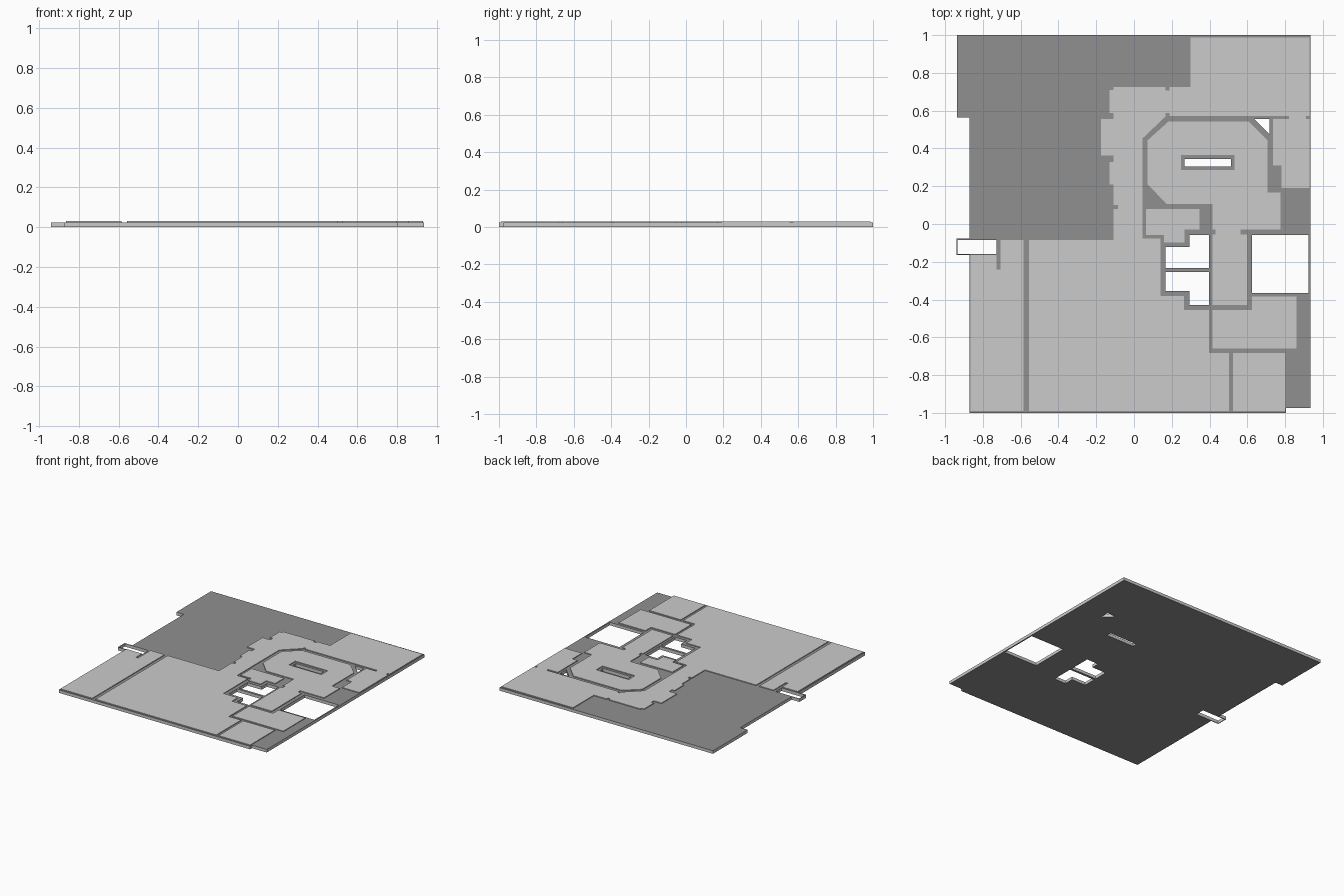
import bpy, bmesh

SLAB_TOP, FLOOR_TOP = 0.024, 0.030

dark = bpy.data.materials.new("dark_grey")
dark.diffuse_color = (0.28, 0.28, 0.28, 1)
light = bpy.data.materials.new("light_grey")
light.diffuse_color = (0.8, 0.8, 0.8, 1)


def box(x0, y0, x1, y1):
    return [(x0, y0), (x1, y0), (x1, y1), (x0, y1)]


def plate(name, z0, z1, outline, holes=()):
    """Extrude a flat outline, with optional through-holes, from z0 to z1."""
    cu = bpy.data.curves.new(name + "_profile", 'CURVE')
    cu.dimensions, cu.fill_mode = '2D', 'BOTH'
    cu.extrude = (z1 - z0) / 2
    for pts in [outline, *holes]:
        sp = cu.splines.new('POLY')
        sp.points.add(len(pts) - 1)
        for p, (x, y) in zip(sp.points, pts):
            p.co = (x, y, 0, 1)
        sp.use_cyclic_u = True
    tmp = bpy.data.objects.new(name + "_profile", cu)
    bpy.context.collection.objects.link(tmp)
    dg = bpy.context.evaluated_depsgraph_get()
    me = bpy.data.meshes.new_from_object(tmp.evaluated_get(dg))
    bpy.data.objects.remove(tmp)
    bm = bmesh.new()
    bm.from_mesh(me)
    bmesh.ops.remove_doubles(bm, verts=bm.verts, dist=1e-5)
    bmesh.ops.translate(bm, verts=bm.verts, vec=(0, 0, (z0 + z1) / 2))
    bmesh.ops.recalc_face_normals(bm, faces=bm.faces)
    for f in bm.faces:
        f.smooth = False
        f.material_index = 0
    bm.to_mesh(me)
    bm.free()
    me.name = name
    me.materials.clear()
    ob = bpy.data.objects.new(name, me)
    bpy.context.collection.objects.link(ob)
    return ob


def floor(name, outline, holes=()):
    return plate(name, SLAB_TOP, FLOOR_TOP, outline, holes)


# Base slab with balcony frame, shafts, stair wells, slot and corner void
slab = plate("base_slab", 0, SLAB_TOP,
    [(-.937, 1), (.935, 1), (.935, -.975), (.805, -.975), (.805, -.995), (.805, -1),
     (-.872, -1), (-.872, -.164), (-.94, -.164), (-.94, -.078), (-.872, -.078),
     (-.872, .565), (-.937, .565)],
    [box(-.934, -.158, -.727, -.084),
     box(.625, -.365, .925, -.058),
     [(.168, -.122), (.293, -.122), (.293, -.058), (.397, -.058), (.397, -.234), (.168, -.234)],
     [(.168, -.253), (.397, -.253), (.397, -.428), (.293, -.428), (.293, -.354), (.168, -.354)],
     box(.267, .305, .513, .343),
     [(.638, .555), (.717, .555), (.717, .475)]])

# Slab faces are dark, its edges light
slab.data.materials.append(light)
slab.data.materials.append(dark)
for p in slab.data.polygons:
    p.material_index = int(abs(p.normal.z) > .5)

# Raised floor finishes; the gaps between them read as wall lines
floor("west_room_floor",
    [(-.865, -.99), (-.585, -.99), (-.585, -.084), (-.708, -.084), (-.708, -.24),
     (-.727, -.24), (-.727, -.164), (-.865, -.164)])

floor("main_hall_floor",
    [(-.557, -.99), (.503, -.99), (.503, -.682), (.397, -.682), (.397, -.455),
     (.265, -.455), (.265, -.382), (.14, -.382), (.14, -.076), (.045, -.076),
     (.045, .453), (.168, .57), (.168, .587), (.188, .587), (.188, .573),
     (.82, .573), (.82, .557), (.735, .557), (.735, .31), (.78, .31), (.78, .19),
     (.93, .19), (.93, .557), (.91, .557), (.91, .573), (.93, .573), (.93, .987),
     (.3, .987), (.3, .725), (.188, .725), (.188, .708), (.168, .708), (.168, .725),
     (-.108, .725), (-.108, .71), (-.13, .71), (-.13, .588), (-.108, .588),
     (-.108, .557), (-.175, .557), (-.175, .363), (-.108, .363), (-.108, .328),
     (-.13, .328), (-.13, .21), (-.108, .21), (-.108, .1), (-.085, .1),
     (-.085, .08), (-.108, .08), (-.108, -.084), (-.557, -.084)])

floor("octagon_room_floor",
    [(.072, .443), (.183, .543), (.607, .543), (.707, .443), (.707, .168),
     (.775, .168), (.775, -.028), (.565, -.028), (.565, -.055), (.597, -.055),
     (.597, -.43), (.415, -.43), (.415, -.055), (.432, -.055), (.432, -.028),
     (.415, -.028), (.415, .106), (.173, .106), (.072, .21)],
    [box(.248, .285, .533, .364)])

floor("lobby_floor",
    [(.063, .08), (.348, .08), (.348, -.03), (.268, -.03), (.268, -.098),
     (.158, -.098), (.158, -.058), (.063, -.058)])

floor("east_room_floor",
    [(.415, -.455), (.625, -.455), (.625, -.385), (.86, -.385), (.86, -.66), (.415, -.66)])

floor("south_east_room_floor", box(.523, -.99, .8, -.682))
